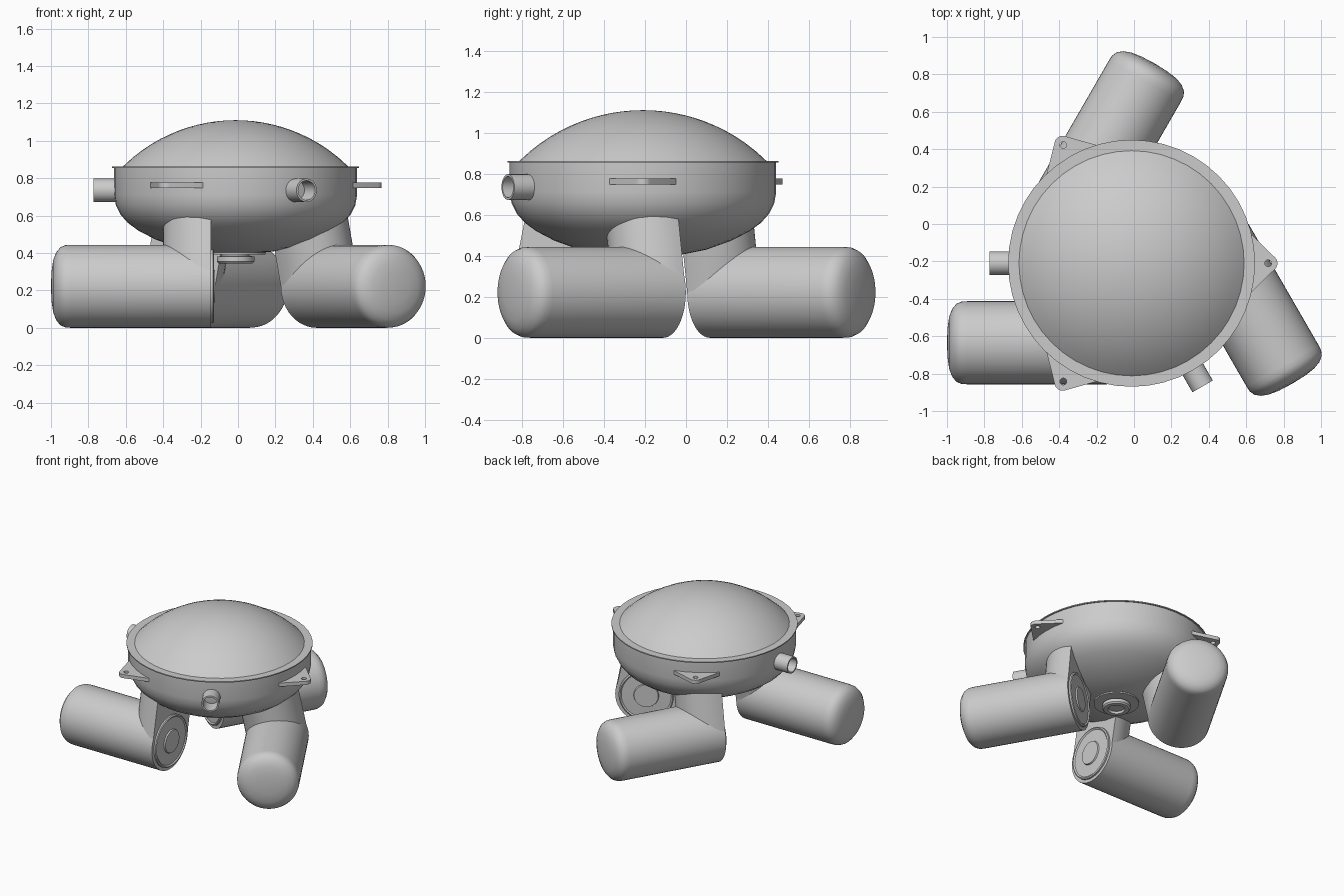
import bpy, bmesh
from math import pi, sin, cos, sqrt, radians
from mathutils import Matrix, Vector

if "Cube" in bpy.data.objects:
    bpy.data.objects.remove(bpy.data.objects["Cube"])

CENTRE = Matrix.Translation((-0.013, -0.21, 0))


def turned(deg):
    return CENTRE @ Matrix.Rotation(radians(deg), 4, 'Z')


def finish(bm, name, mat):
    bmesh.ops.remove_doubles(bm, verts=bm.verts, dist=1e-5)
    bmesh.ops.recalc_face_normals(bm, faces=bm.faces)
    me = bpy.data.meshes.new(name)
    bm.to_mesh(me)
    bm.free()
    me.transform(mat)
    ob = bpy.data.objects.new(name, me)
    bpy.context.collection.objects.link(ob)
    return ob


def lathe(name, profile, mat, segments=48):
    """Spin (radius, height) points about z."""
    bm = bmesh.new()
    vs = [bm.verts.new((r, 0, z)) for r, z in profile]
    es = [bm.edges.new(p) for p in zip(vs, vs[1:])]
    bmesh.ops.spin(bm, geom=vs + es, cent=(0, 0, 0), axis=(0, 0, 1),
                   angle=2 * pi, steps=segments)
    return finish(bm, name, mat)


def loft(name, loops, mat):
    """Skin between equal-length closed loops and cap both ends."""
    bm = bmesh.new()
    rings = [[bm.verts.new(p) for p in loop] for loop in loops]
    n = len(rings[0])
    for a, b in zip(rings, rings[1:]):
        for i in range(n):
            bm.faces.new((a[i], a[(i + 1) % n], b[(i + 1) % n], b[i]))
    bm.faces.new(rings[0])
    bm.faces.new(rings[-1])
    return finish(bm, name, mat)


# dished bowl with thin rim flange
lathe("bowl", [(0, 0.395), (0.1, 0.397), (0.2, 0.408), (0.31, 0.43), (0.43, 0.473),
               (0.52, 0.52), (0.575, 0.56), (0.615, 0.605), (0.64, 0.655),
               (0.65, 0.71), (0.65, 0.855), (0.66, 0.855), (0.66, 0.863),
               (0.58, 0.863)], CENTRE)

# spherical lid
R, top = 0.857, 1.11
lid = [(0.6 * i / 12, top - R + sqrt(R * R - (0.6 * i / 12) ** 2)) for i in range(13)]
lathe("domed_lid", lid + [(0.605, 0.86)], CENTRE)

# drain boss under the bowl
lathe("drain_plate", [(0, 0.392), (0.16, 0.392), (0.16, 0.402), (0, 0.402)], CENTRE)
lathe("drain_boss", [(0, 0.362), (0.055, 0.362), (0.06, 0.345), (0.09, 0.345),
                     (0.1, 0.355), (0.1, 0.38), (0.075, 0.385), (0.075, 0.4)], CENTRE)

TANK_R, TANK_Y, END_X = 0.222, -0.425, -0.132


def neck_loop(z):
    """Half-ellipse section, leaning in towards the bowl with height."""
    y0 = TANK_Y + 0.2 * (z - TANK_R)
    return [(END_X - 0.255 * cos(t), y0 + TANK_R * sin(t), z)
            for t in (-pi / 2 + pi * i / 24 for i in range(25))]


def lug_points():
    tip = [(0.735 + 0.045 * cos(a), 0.045 * sin(a))
           for a in (radians(-55 + 11 * i) for i in range(11))]
    return [(0.56, -0.165), (0.625, -0.165), (0.64, -0.155)] + tip + \
           [(0.64, 0.155), (0.625, 0.165), (0.56, 0.165)]


for k in range(3):
    at = turned(120 * k)

    # horizontal tank with shallow domed outer end
    along_x = at @ Matrix.Translation((0, TANK_Y, TANK_R)) @ Matrix.Rotation(pi / 2, 4, 'Y')
    lathe(f"tank_{k + 1}", [(0, -0.987), (0.08, -0.984), (0.14, -0.975), (0.18, -0.96),
                            (0.208, -0.937), (0.22, -0.91), (TANK_R, -0.88),
                            (TANK_R, END_X), (0, END_X)], along_x)
    # round end hatch with raised centre
    lathe(f"tank_hatch_{k + 1}", [(0.197, END_X - 0.01), (0.197, END_X + 0.012),
                                  (0.188, END_X + 0.018), (0.178, END_X + 0.01),
                                  (0.09, END_X + 0.012), (0.086, END_X + 0.022),
                                  (0, END_X + 0.022)], along_x)

    # leaning neck from tank to bowl
    loft(f"tank_neck_{k + 1}", [neck_loop(TANK_R), neck_loop(0.64)], at)

    # mounting lug with drilled hole
    pts = lug_points()
    lug = loft(f"mounting_lug_{k + 1}",
               [[(x, y, z) for x, y in pts] for z in (0.748, 0.776)], at)
    drill = lathe(f"lug_drill_{k + 1}", [(0, 0.7), (0.018, 0.7), (0.018, 0.82), (0, 0.82)],
                  at @ Matrix.Translation((0.73, 0, 0)), 20)
    drill.hide_render = True
    drill.hide_set(True)
    cut = lug.modifiers.new("hole", 'BOOLEAN')
    cut.operation = 'DIFFERENCE'
    cut.object = drill

# open pipe stubs on the bowl wall
for name, deg in (("left_pipe", 180), ("front_pipe", -60)):
    lathe(name, [(0.052, 0.64), (0.052, 0.76), (0.063, 0.76), (0.063, 0.62)],
          turned(deg) @ Matrix.Translation((0, 0, 0.735)) @ Matrix.Rotation(pi / 2, 4, 'Y'), 28)

# smooth shading with crisp edges
for ob in bpy.context.collection.objects:
    if not ob.hide_render:
        ob.select_set(True)
        bpy.context.view_layer.objects.active = ob
bpy.ops.object.shade_smooth_by_angle(angle=radians(30))
